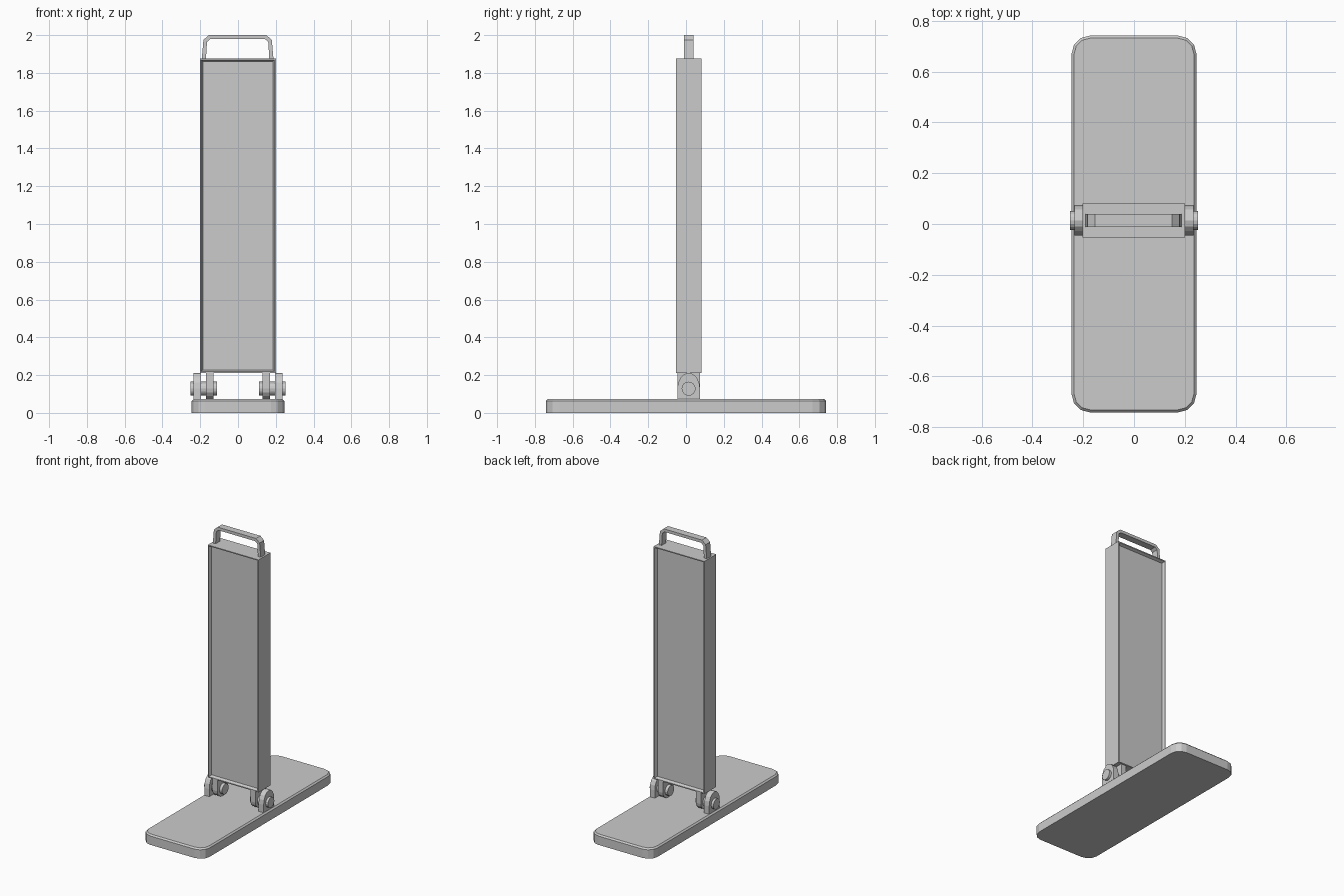
import bpy, bmesh
from math import sin, cos, pi, radians
from mathutils import Matrix

if "Cube" in bpy.data.objects:
    bpy.data.objects.remove(bpy.data.objects["Cube"])

YC = 0.014   # depth centre of the upright panel and hinges
HZ = 0.128   # hinge pin height


def finish(name, bm):
    bmesh.ops.recalc_face_normals(bm, faces=bm.faces)
    me = bpy.data.meshes.new(name)
    bm.to_mesh(me)
    bm.free()
    ob = bpy.data.objects.new(name, me)
    bpy.context.collection.objects.link(ob)
    return ob


def extruded(bm, points, vec):
    face = bm.faces.new([bm.verts.new(p) for p in points])
    geom = bmesh.ops.extrude_face_region(bm, geom=[face])["geom"]
    verts = [g for g in geom if isinstance(g, bmesh.types.BMVert)]
    bmesh.ops.translate(bm, verts=verts, vec=vec)


def box(bm, x0, x1, y0, y1, z0, z1):
    m = Matrix.Translation(((x0 + x1) / 2, (y0 + y1) / 2, (z0 + z1) / 2))
    m = m @ Matrix.Diagonal((x1 - x0, y1 - y0, z1 - z0, 1))
    bmesh.ops.create_cube(bm, size=1, matrix=m)


# Base: rounded slab with a narrow chamfer round the top
bm = bmesh.new()
w, d, r = 0.246, 0.742, 0.072
outline = []
for sx, sy, start in ((1, 1, 0), (-1, 1, 90), (-1, -1, 180), (1, -1, 270)):
    for i in range(4):
        a = radians(start + i * 30)
        outline.append((sx * (w - r) + r * cos(a), sy * (d - r) + r * sin(a), 0))
extruded(bm, outline, (0, 0, 0.073))
rim = [e for e in bm.edges if all(v.co.z > 0.07 for v in e.verts)]
bmesh.ops.bevel(bm, geom=rim, offset=0.01, segments=1, affect='EDGES')
finish("base", bm)

# Upright panel: slim box with sloped recesses front and back
bm = bmesh.new()
box(bm, -0.202, 0.2, YC - 0.067, YC + 0.067, 0.212, 1.876)
bm.normal_update()
for f in [f for f in bm.faces if abs(f.normal.y) > 0.9]:
    bmesh.ops.inset_region(bm, faces=[f], thickness=0.01)
    bmesh.ops.inset_region(bm, faces=[f], thickness=0.012, depth=-0.02)
finish("upright_panel", bm)

# Carry handle: bent flat bar on top of the panel
outer = [(0.19, 1.87), (0.181, 1.975), (0.152, 2.0)]
inner = [(0.168, 1.87), (0.162, 1.964), (0.145, 1.979)]
loop = outer + [(-x, z) for x, z in outer[::-1]] + [(-x, z) for x, z in inner] + inner[::-1]
bm = bmesh.new()
extruded(bm, [(x - 0.002, YC - 0.025, z) for x, z in loop], (0, 0.05, 0))
finish("carry_handle", bm)

# Hinge lug profile: flat foot and rounded end, flipped for hanging lugs
def lug(name, x0, x1, flip):
    s = -1 if flip else 1
    foot = 0.213 if flip else 0.07
    pts = [(0.06, foot)]
    end = 0.085 if not flip else 0.055
    for i in range(9):
        a = pi * i / 8
        pts.append((0.06 * cos(a), HZ + s * (end - 0.001) * sin(a)))
    pts.append((-0.06, foot))
    bm = bmesh.new()
    extruded(bm, [(x0, YC + y, z) for y, z in pts], (x1 - x0, 0, 0))
    finish(name, bm)


def cylinder(name, x0, x1, radius):
    bm = bmesh.new()
    pts = [(x0, YC + radius * cos(pi * i / 8), HZ + radius * sin(pi * i / 8)) for i in range(16)]
    extruded(bm, pts, (x1 - x0, 0, 0))
    finish(name, bm)


# Two hinges: outer lug on the base, inner lug on the panel, pin through both
for side, s in (("left", -1), ("right", 1)):
    lug(side + "_base_lug", s * 0.195, s * 0.235, False)
    lug(side + "_panel_lug", s * 0.131, s * 0.17, True)
    cylinder(side + "_hinge_pin", s * 0.11, s * 0.252, 0.037)
